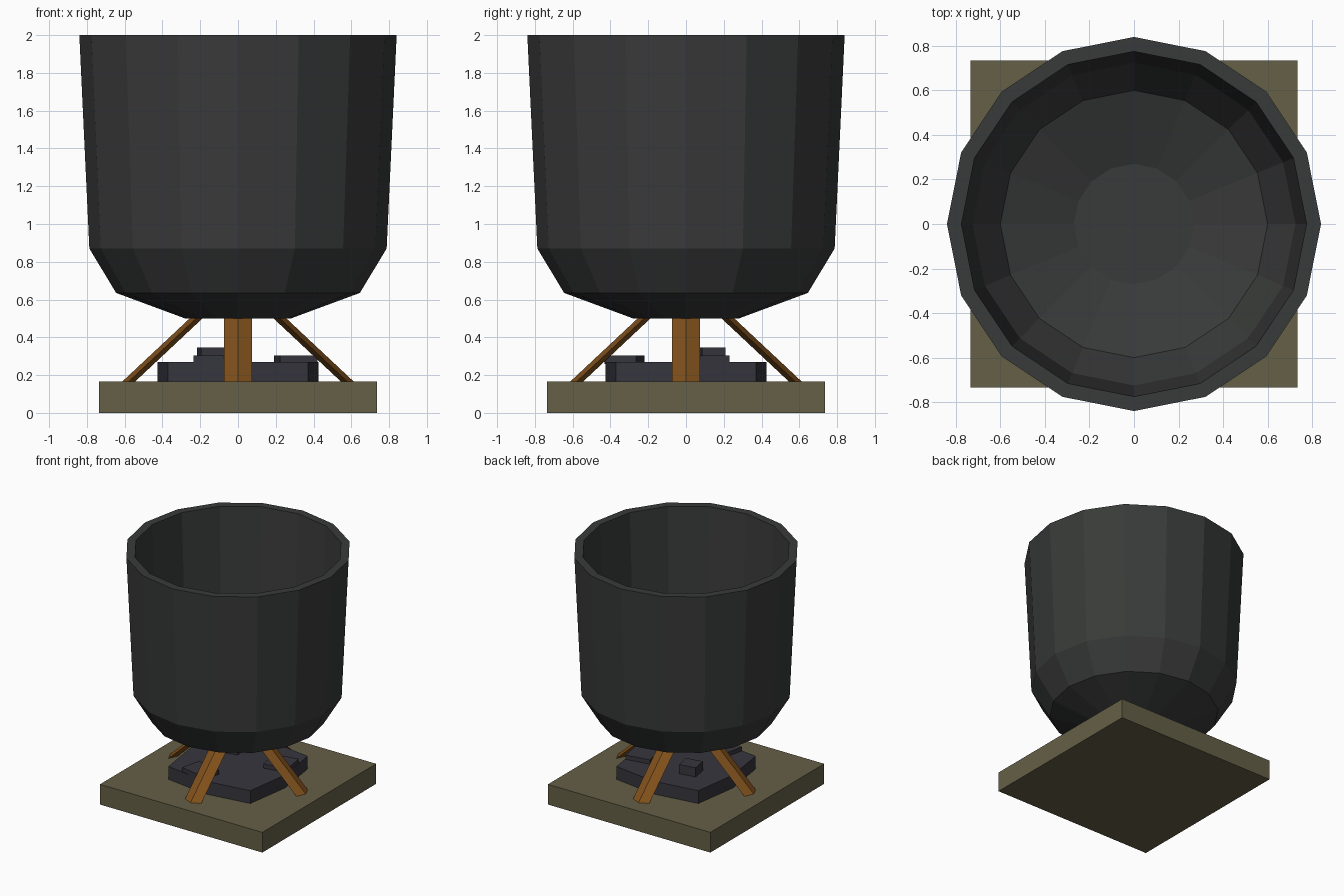
import bpy, bmesh, math
from mathutils import Matrix, Vector

if "Cube" in bpy.data.objects:
    bpy.data.objects.remove(bpy.data.objects["Cube"])


def material(name, rgb):
    m = bpy.data.materials.new(name)
    m.diffuse_color = (*rgb, 1)
    m.use_nodes = True
    m.node_tree.nodes["Principled BSDF"].inputs["Base Color"].default_value = m.diffuse_color
    return m


IRON = material("iron", (0.04, 0.043, 0.041))
STONE = material("stone", (0.13, 0.115, 0.062))
WOOD = material("wood", (0.21, 0.078, 0.011))
COAL = material("coal", (0.036, 0.036, 0.047))


def finish(name, bm, mat):
    bmesh.ops.recalc_face_normals(bm, faces=bm.faces)
    me = bpy.data.meshes.new(name)
    bm.to_mesh(me)
    bm.free()
    me.materials.append(mat)
    ob = bpy.data.objects.new(name, me)
    bpy.context.collection.objects.link(ob)
    return ob


def loft(name, rings, mat):
    """Skin a list of equal-length point rings and cap both ends."""
    bm = bmesh.new()
    vs = [[bm.verts.new(p) for p in r] for r in rings]
    n = len(vs[0])
    for a, b in zip(vs, vs[1:]):
        for i in range(n):
            j = (i + 1) % n
            bm.faces.new((a[i], a[j], b[j], b[i]))
    bm.faces.new(vs[0])
    bm.faces.new(vs[-1])
    return finish(name, bm, mat)


def ring(radii, z, n):
    return [(radii[i % len(radii)] * math.cos(math.tau * i / n),
             radii[i % len(radii)] * math.sin(math.tau * i / n), z) for i in range(n)]


# Cauldron: outer wall up, over the rim, inner wall down
pot_profile = [(0.28, 0.50), (0.645, 0.635), (0.787, 0.87), (0.84, 2.0),
               (0.775, 2.0), (0.725, 0.90), (0.60, 0.69), (0.27, 0.565)]
loft("cauldron", [ring([r], z, 16) for r, z in pot_profile], IRON)

# Square base slab
bm = bmesh.new()
bmesh.ops.create_cube(bm, size=1, matrix=Matrix.Translation((0, 0, 0.0825))
                      @ Matrix.Diagonal((1.47, 1.47, 0.165, 1)))
finish("base_slab", bm, STONE)

# Ash bed: eight sides, wider at the diagonals
loft("ash_bed", [ring([0.425, 0.525], z, 8) for z in (0.16, 0.27)], COAL)

# Legs: diamond-section props leaning in under the cauldron
for k, name in enumerate(("right_leg", "back_leg", "left_leg", "front_leg")):
    turn = Matrix.Rotation(k * math.pi / 2, 3, 'Z')
    rings = []
    for r, z in ((0.585, 0.16), (0.19, 0.53)):
        section = ((r + 0.034, 0), (r, 0.073), (r - 0.034, 0), (r, -0.073))
        rings.append([turn @ Vector((x, y, z)) for x, y in section])
    loft(name, rings, WOOD)

# Coals lying on the ash bed
coals = [("right_coal", 0.305, 0.12, 0.20, 0.19, 0.305, 10),
         ("front_coal", -0.11, -0.325, 0.22, 0.17, 0.303, -12),
         ("back_coal", -0.14, 0.135, 0.135, 0.125, 0.345, 10)]
for name, x, y, sx, sy, top, deg in coals:
    bm = bmesh.new()
    h = top - 0.26
    bmesh.ops.create_cube(bm, size=1, matrix=Matrix.Translation((x, y, 0.26 + h / 2))
                          @ Matrix.Rotation(math.radians(deg), 4, 'Z')
                          @ Matrix.Diagonal((sx, sy, h, 1)))
    finish(name, bm, COAL)
